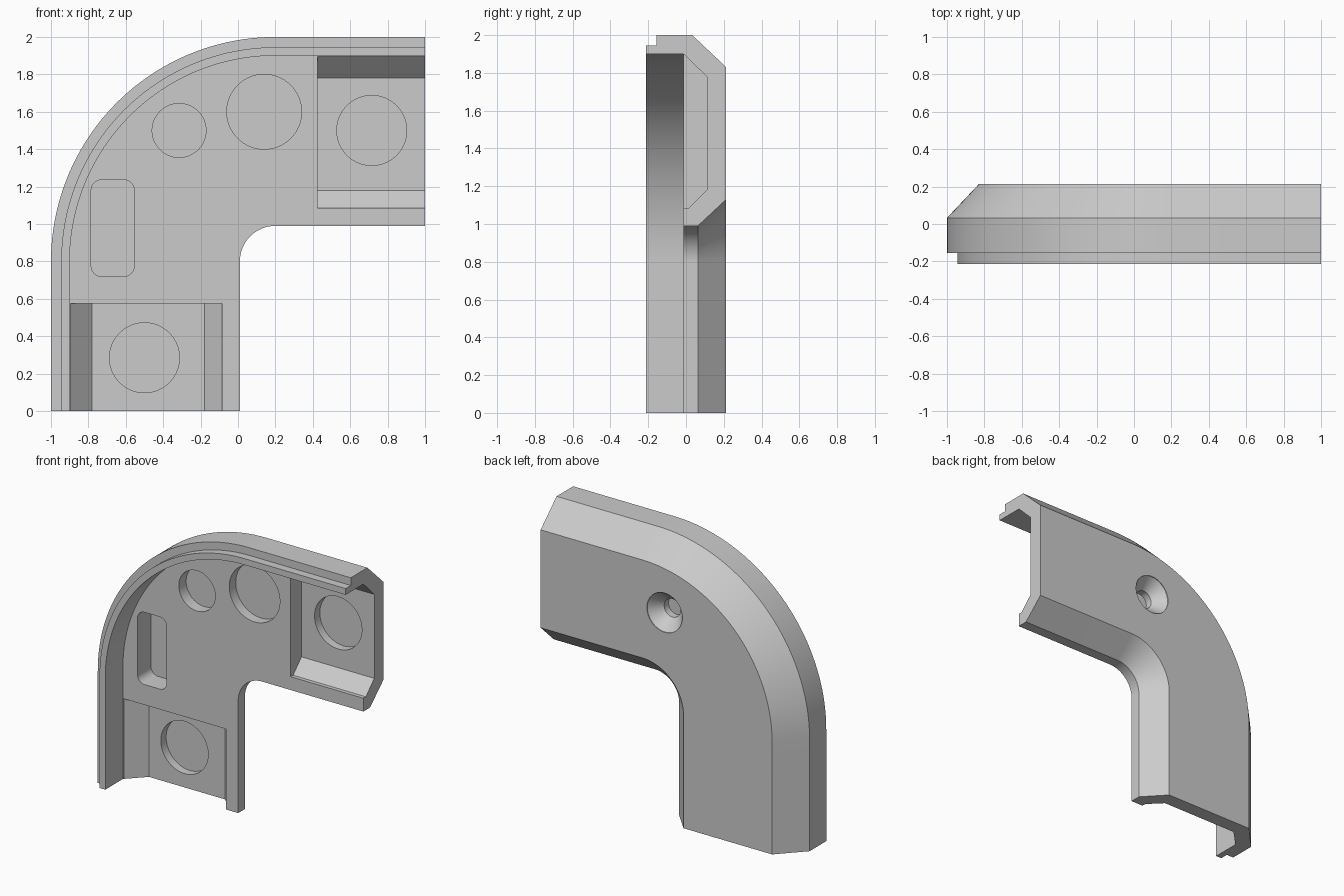
import bpy, bmesh, math

old = bpy.data.objects.get("Cube")
if old:
    bpy.data.objects.remove(old, do_unlink=True)

grey = bpy.data.materials.new("plain grey")
grey.use_nodes = True
COLOUR = (0.6, 0.6, 0.6, 1)
grey.diffuse_color = COLOUR
grey.node_tree.nodes["Principled BSDF"].inputs["Base Color"].default_value = COLOUR

CX, CZ = 0.2, 0.8        # centre of the bend
FLOOR = -0.013           # front of the inner floor
BACK = 0.213


def loft(name, rings):
    """Closed solid through a list of equal-length point rings."""
    bm = bmesh.new()
    rows = [[bm.verts.new(p) for p in ring] for ring in rings]
    n = len(rows[0])
    for a, b in zip(rows, rows[1:]):
        for i in range(n):
            j = (i + 1) % n
            bm.faces.new((a[i], a[j], b[j], b[i]))
    bm.faces.new(rows[0])
    bm.faces.new(rows[-1][::-1])
    bmesh.ops.recalc_face_normals(bm, faces=bm.faces)
    mesh = bpy.data.meshes.new(name)
    bm.to_mesh(mesh)
    bm.free()
    mesh.materials.append(grey)
    ob = bpy.data.objects.new(name, mesh)
    bpy.context.collection.objects.link(ob)
    return ob


def lower_leg(section, z):
    return [(CX - r, y, z) for r, y in section]


def upper_leg(section, x):
    return [(x, y, CZ + r) for r, y in section]


def bend(section, angle):
    return [(CX - r * math.cos(angle), y, CZ + r * math.sin(angle))
            for r, y in section]


def circle(x, z, radius, y, steps=64):
    return [(x + radius * math.cos(2 * math.pi * i / steps), y,
             z + radius * math.sin(2 * math.pi * i / steps)) for i in range(steps)]


def rounded_slot(x, z, half_x, half_z, radius, y, steps=8):
    pts = []
    for k, (sx, sz) in enumerate([(1, 1), (-1, 1), (-1, -1), (1, -1)]):
        for i in range(steps + 1):
            a = math.pi / 2 * (k + i / steps)
            pts.append((x + sx * (half_x - radius) + radius * math.cos(a), y,
                        z + sz * (half_z - radius) + radius * math.sin(a)))
    return pts


# Curved cover: section as (distance from bend centre, y)
shell = [(0.19, FLOOR), (1.1, FLOOR), (1.1, -BACK), (1.145, -BACK),
         (1.145, -0.155), (1.2, -0.155), (1.2, 0.033), (1.03, BACK),
         (0.33, BACK), (0.19, 0.063)]
STEPS = 48
rings = [lower_leg(shell, 0)]
rings += [bend(shell, math.pi / 2 * i / STEPS) for i in range(STEPS + 1)]
rings.append(upper_leg(shell, 1))
cover = loft("corner_cover", rings)

# Sloped pockets at the two open ends
pocket = [(0.285, -0.1), (0.285, 0.015), (0.38, 0.11),
          (0.98, 0.11), (1.096, FLOOR + 0.005), (1.096, -0.1)]
cutters = [
    loft("lower_pocket", [lower_leg(pocket, -0.1), lower_leg(pocket, 0.575)]),
    loft("upper_pocket", [upper_leg(pocket, 0.425), upper_leg(pocket, 1.1)]),
]

# Round recesses: x, z, radius, front of cutter, bottom
for x, z, radius, front, bottom in [
        (-0.5, 0.285, 0.187, 0.05, 0.17), (0.715, 1.5, 0.187, 0.05, 0.17),
        (0.14, 1.6, 0.2, -0.1, 0.06), (-0.315, 1.5, 0.144, -0.1, 0.07)]:
    cutters.append(loft("round_recess", [circle(x, z, radius, front),
                                         circle(x, z, radius, bottom)]))

# Rounded slot
cutters.append(loft("slot_recess", [
    rounded_slot(-0.67, 0.978, 0.115, 0.258, 0.055, y) for y in (-0.1, 0.14)]))

# Countersunk screw hole in the back
cutters.append(loft("screw_hole", [
    circle(0.02, 1.5, radius, y) for radius, y in
    [(0.14, 0.3), (0.14, BACK - 0.005), (0.065, 0.125), (0.065, 0.075)]]))

bpy.context.view_layer.objects.active = cover
for cutter in cutters:
    cutter.hide_render = True
    mod = cover.modifiers.new("cut", "BOOLEAN")
    mod.operation = "DIFFERENCE"
    mod.solver = "EXACT"
    mod.object = cutter
    bpy.ops.object.modifier_apply(modifier=mod.name)
    bpy.data.objects.remove(cutter, do_unlink=True)

bpy.ops.object.select_all(action="DESELECT")
cover.select_set(True)
bpy.ops.object.shade_smooth_by_angle(angle=math.radians(25))
